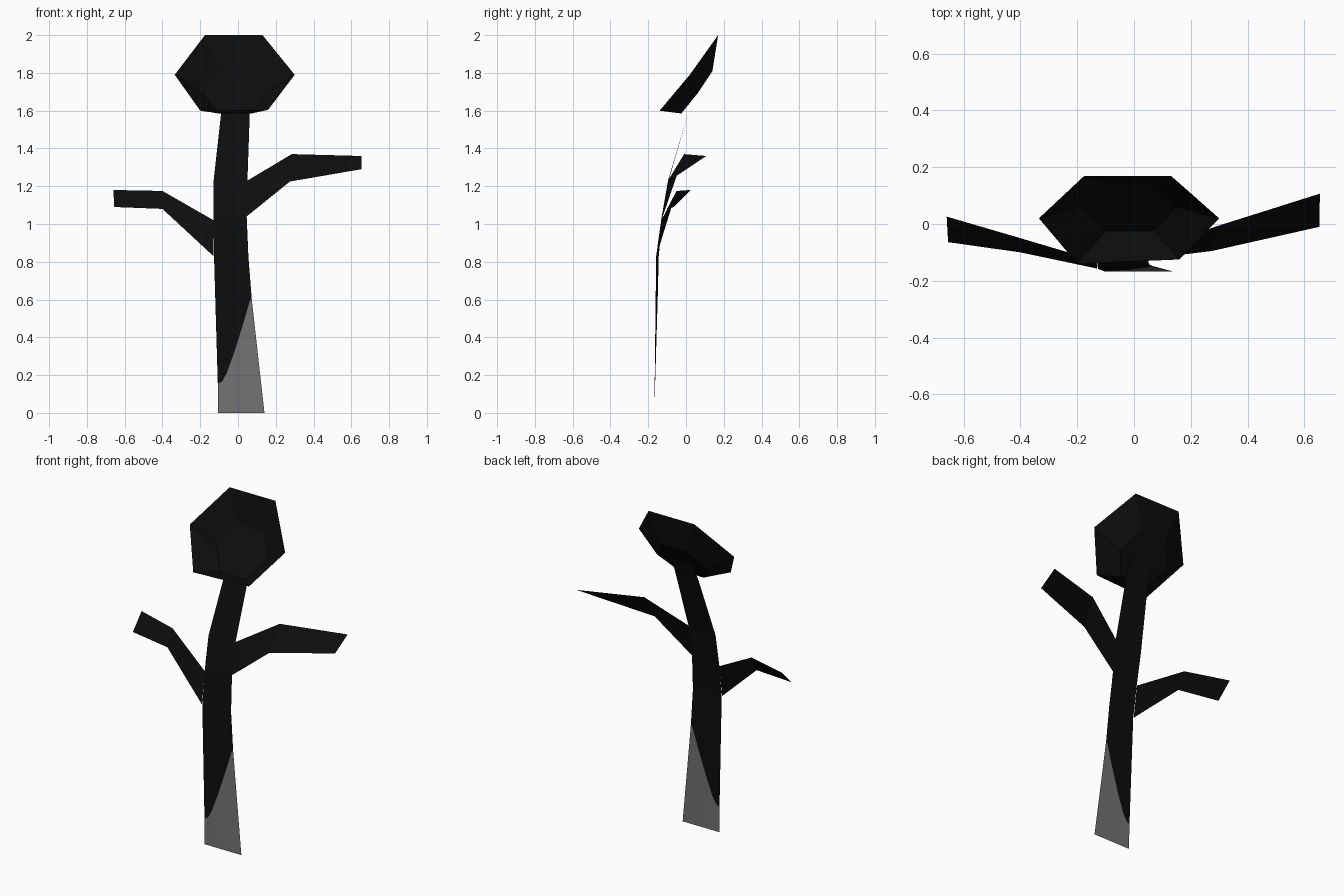
import bpy, bmesh

cube = bpy.data.objects.get("Cube")
if cube:
    bpy.data.objects.remove(cube)


def material(name, value):
    m = bpy.data.materials.new(name)
    m.use_nodes = True
    colour = (value, value, value, 1)
    m.diffuse_color = colour
    m.node_tree.nodes["Principled BSDF"].inputs["Base Color"].default_value = colour
    return m


black = material("near black", 0.004)
grey = material("mid grey", 0.17)


def strips(name, rows, mat, closed=False, cap=False):
    """Join neighbouring rows of points with faces."""
    bm = bmesh.new()
    grid = [[bm.verts.new(p) for p in row] for row in rows]
    for a, b in zip(grid, grid[1:]):
        n = len(a)
        for i in range(n if closed else n - 1):
            j = (i + 1) % n
            bm.faces.new((a[i], a[j], b[j], b[i]))
    if cap:
        bm.faces.new(grid[-1])
    bmesh.ops.recalc_face_normals(bm, faces=bm.faces)
    # open sheets face the front
    if sum(f.normal.y * f.calc_area() for f in bm.faces) > 0:
        bmesh.ops.reverse_faces(bm, faces=bm.faces)
    mesh = bpy.data.meshes.new(name)
    bm.to_mesh(mesh)
    bm.free()
    mesh.materials.append(mat)
    obj = bpy.data.objects.new(name, mesh)
    bpy.context.collection.objects.link(obj)


def on_stem(x, z):
    """Point on the slightly twisted lower stem sheet."""
    return (x, -0.168 + z * (0.0145 + 0.09 * (x + 0.1)), z)


# Lower stem, split by a curved colour border
border = [(-0.107, 0.155), (-0.085, 0.165), (-0.06, 0.21), (-0.02, 0.32),
          (0.03, 0.48), (0.06, 0.585), (0.072, 0.61)]
middle = [on_stem(x, z) for x, z in border]
share = [(x - border[0][0]) / (border[-1][0] - border[0][0]) for x, z in border]
foot = [on_stem(-0.105 + 0.245 * t, 0) for t in share]
neck = [on_stem(-0.127 + 0.182 * t, 0.83) for t in share]
strips("stem_base", [foot, middle], grey)
strips("stem_lower", [middle, neck], black)

# Upper stem leaning back to the flower
strips("stem_upper", [
    [neck[0], neck[-1]],
    [(-0.13, -0.13, 1.03), (0.046, -0.123, 1.04)],
    [(-0.13, -0.095, 1.22), (0.05, -0.095, 1.23)],
    [(-0.09, 0.01, 1.58), (0.062, 0.01, 1.58)],
    [(-0.08, 0.055, 1.69), (0.058, 0.055, 1.69)]], black)

# Bent leaves, lower edge then upper edge
strips("right_leaf", [
    [(-0.13, -0.157, 0.83), (-0.4, -0.1, 1.08), (-0.655, -0.064, 1.09)],
    [(-0.13, -0.13, 1.02), (-0.4, -0.05, 1.175), (-0.66, 0.026, 1.18)]], black)
strips("left_leaf", [
    [(0.046, -0.123, 1.04), (0.275, -0.095, 1.225), (0.653, -0.01, 1.29)],
    [(0.05, -0.095, 1.23), (0.285, -0.01, 1.37), (0.655, 0.107, 1.36)]], black)

# Six-sided flower cup: rim, then floor
rim = [(-0.175, 0.17, 2.0), (0.13, 0.17, 2.0), (0.3, 0.02, 1.79),
       (0.16, -0.125, 1.605), (-0.2, -0.14, 1.6), (-0.335, 0.02, 1.79)]
floor = [(-0.1, 0.14, 1.81), (0.07, 0.14, 1.81), (0.15, 0.06, 1.69),
         (0.07, -0.025, 1.585), (-0.1, -0.025, 1.585), (-0.185, 0.06, 1.69)]
strips("flower_cup", [rim, floor], black, closed=True, cap=True)
